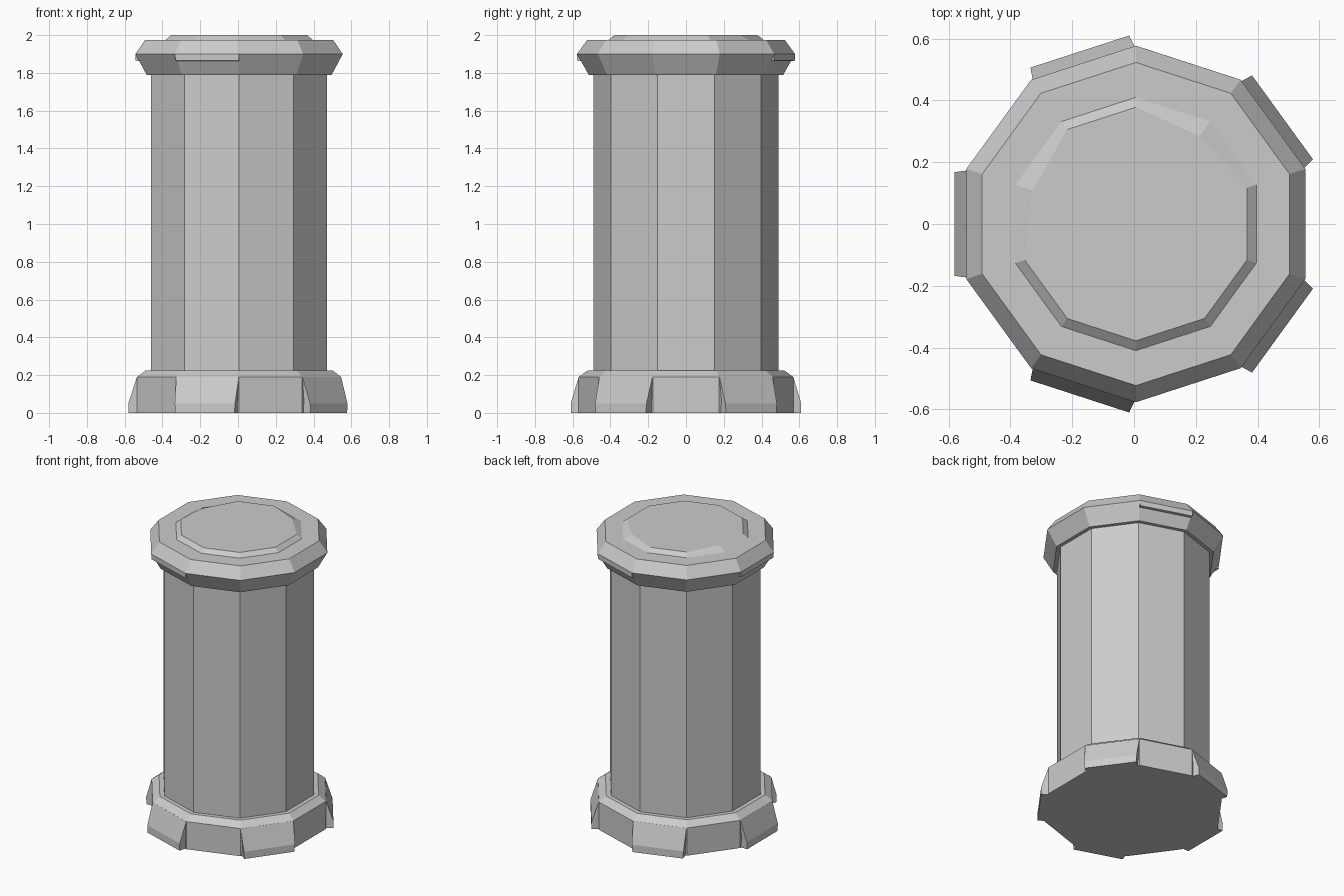
import bpy, bmesh
from math import cos, sin, radians
from mathutils import Matrix, Vector

if "Cube" in bpy.data.objects:
    bpy.data.objects.remove(bpy.data.objects["Cube"])

SIDES = 10
CENTRE_X = 0.006


def finish(name, bm):
    bmesh.ops.recalc_face_normals(bm, faces=bm.faces)
    me = bpy.data.meshes.new(name)
    bm.to_mesh(me)
    bm.free()
    ob = bpy.data.objects.new(name, me)
    bpy.context.collection.objects.link(ob)
    return ob


def lathe(name, profile, worn=()):
    """Closed ten-sided turning; worn corners are pulled in on the last ring."""
    bm = bmesh.new()
    rings = []
    for level, (r, z) in enumerate(profile):
        ring = []
        for i in range(SIDES):
            a = 18 + 36 * i
            k = 0.93 if a in worn and level == len(profile) - 1 else 1
            ring.append(bm.verts.new((CENTRE_X + k * r * cos(radians(a)),
                                      k * r * sin(radians(a)), z)))
        rings.append(ring)
    for lo, hi in zip(rings, rings[1:]):
        for i in range(SIDES):
            j = (i + 1) % SIDES
            bm.faces.new((lo[i], lo[j], hi[j], hi[i]))
    bm.faces.new(rings[0][::-1])
    bm.faces.new(rings[-1])
    return finish(name, bm)


def side_block(name, section, angle):
    """Block on one side: section rows are (distance out, z, half width)."""
    bm = bmesh.new()
    turn = Matrix.Rotation(radians(angle), 3, 'Z')
    ends = [[bm.verts.new(turn @ Vector((d, s * w, z)) + Vector((CENTRE_X, 0, 0)))
             for d, z, w in section] for s in (-1, 1)]
    n = len(section)
    for i in range(n):
        j = (i + 1) % n
        bm.faces.new((ends[0][i], ends[0][j], ends[1][j], ends[1][i]))
    bm.faces.new(ends[0])
    bm.faces.new(ends[1][::-1])
    return finish(name, bm)


# Shaft
lathe("column_shaft", [(0.49, 0.2), (0.49, 1.82)])

# Base ring with chamfered top
lathe("base_ring", [(0.568, 0), (0.568, 0.19), (0.52, 0.225)])

# Flared stones on every other side of the base
stone = [(0.45, 0, 0.165), (0.587, 0, 0.165), (0.587, 0.05, 0.168),
         (0.541, 0.19, 0.174), (0.45, 0.19, 0.15)]
for k in range(5):
    side_block(f"base_stone_{k + 1}", stone, 36 + 72 * k)

# Flared cap
lathe("cap_ring", [(0.515, 1.79), (0.577, 1.9), (0.523, 1.975)])

# Small vertical lips under the widest edge of the cap
lip = [(0.5, 1.86, 0.16), (0.548, 1.865, 0.177), (0.549, 1.9, 0.178), (0.5, 1.9, 0.16)]
for k, a in enumerate((72, 180, 252)):
    side_block(f"cap_lip_{k + 1}", lip, a)

# Raised disc on top with two worn corners
lathe("top_disc", [(0.41, 1.96), (0.41, 1.975), (0.378, 2.0)], worn=(54, 162))
